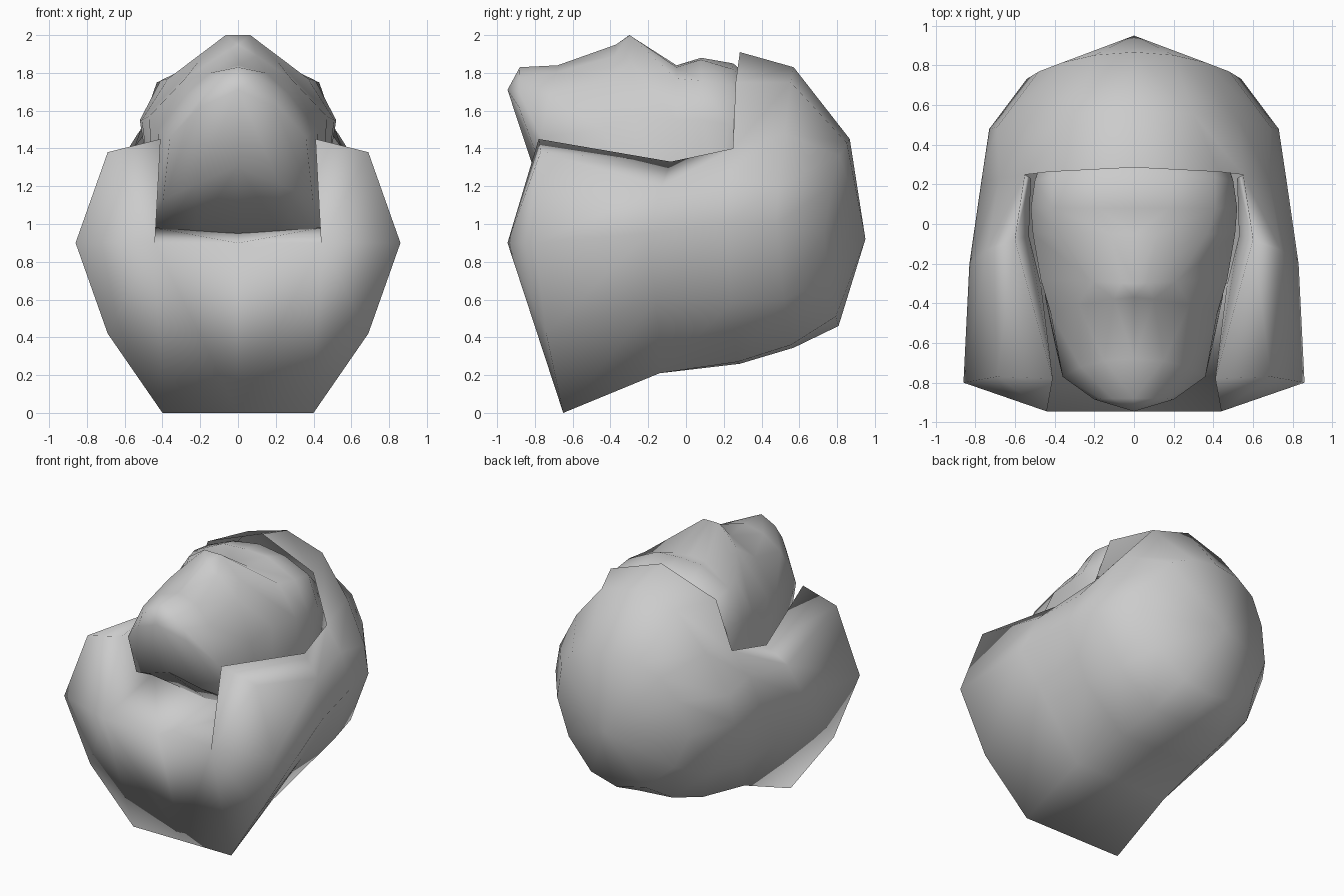
import bpy
import bmesh
from mathutils import Vector

default_cube = bpy.data.objects.get("Cube")
if default_cube:
    bpy.data.objects.remove(default_cube, do_unlink=True)


def make_material(name, colour):
    material = bpy.data.materials.new(name)
    material.use_nodes = True
    material.diffuse_color = colour
    material.node_tree.nodes["Principled BSDF"].inputs["Base Color"].default_value = colour
    return material


grey = make_material("plain grey", (0.6, 0.6, 0.6, 1))


def loft(bm, rows):
    """Bridge neighbouring rows of points; a longer row keeps its extra points open."""
    grid = [[bm.verts.new(point) for point in row] for row in rows]
    for near, far in zip(grid, grid[1:]):
        for i in range(min(len(near), len(far)) - 1):
            bm.faces.new((near[i], near[i + 1], far[i + 1], far[i]))
    return grid


def finish(bm, name):
    """Weld, point the faces outwards, mirror across x and shade smooth."""
    bmesh.ops.remove_doubles(bm, verts=bm.verts[:], dist=0.001)
    bmesh.ops.recalc_face_normals(bm, faces=bm.faces[:])
    middle = Vector((0, 0, 1))
    outward = sum(f.normal.dot(f.calc_center_median() - middle) * f.calc_area() for f in bm.faces)
    if outward < 0:
        bmesh.ops.reverse_faces(bm, faces=bm.faces[:])
    mesh = bpy.data.meshes.new(name)
    bm.to_mesh(mesh)
    bm.free()
    mesh.materials.append(grey)
    mesh.polygons.foreach_set("use_smooth", [True] * len(mesh.polygons))
    part = bpy.data.objects.new(name, mesh)
    bpy.context.collection.objects.link(part)
    mirror = part.modifiers.new("mirror", "MIRROR")
    mirror.use_axis[0] = True
    mirror.use_clip = True
    mirror.merge_threshold = 0.002
    return part


# Hood: half sections from bottom centre, round the side, up to the rim or crown
def section(y, bend, outline, lean=0):
    return [(x, y - bend * x * x + lean * (z - 1), z) for x, z in outline]


neck_edge = [(0, -.65, 0), (.4, -.65, 0), (.69, -.74, .42),
             (.86, -.8, .9), (.69, -.77, 1.38), (.41, -.78, 1.45)]
cheek_section = [(0, -.14, .21), (.38, -.14, .21), (.63, -.16, .59),
                 (.83, -.2, .95), (.74, -.13, 1.2), (.6, -.08, 1.33)]
rim_section = section(.285, .12, [(0, .26), (.33, .27), (.62, .58), (.77, 1),
                                  (.68, 1.24), (.55, 1.4), (.43, 1.75), (0, 1.91)])
crown_section = section(.57, .17, [(0, .345), (.28, .36), (.56, .6), (.73, 1),
                                   (.69, 1.2), (.53, 1.48), (.3, 1.75), (0, 1.83)])
rear_section = section(.84, .36, [(0, .46), (.22, .51), (.43, .7), (.54, .95),
                                  (.48, 1.2), (.36, 1.36), (.2, 1.43), (0, 1.45)], .06)

bm = bmesh.new()
rings = loft(bm, [neck_edge, cheek_section, rim_section,
                  crown_section, rear_section])
# close the back onto one point
tip = bm.verts.new((0, .95, .92))
for a, b in zip(rings[-1], rings[-1][1:]):
    bm.faces.new((a, b, tip))
# front panel below the notch
notch_centre = bm.verts.new((0, -.945, .9))
notch_corner = bm.verts.new((.44, -.945, .9))
front = rings[0]
bm.faces.new((front[0], front[1], notch_corner, notch_centre))
for a, b in zip(front[1:], front[2:]):
    bm.faces.new((a, b, notch_corner))
# collar lining: floor under the chin and steep walls up to the rim
throat_centre = bm.verts.new((0, -.3, .955))
foot = [bm.verts.new(p) for p in [(.47, -.3, .985), (.53, -.06, 1), (.52, .23, 1.05)]]
bm.faces.new((notch_centre, notch_corner, foot[0], throat_centre))
rim = [ring[5] for ring in rings[:3]]
bm.faces.new((notch_corner, rim[0], foot[0]))
for i in range(2):
    bm.faces.new((rim[i], rim[i + 1], foot[i + 1], foot[i]))
finish(bm, "hood")


# Head lying face up: stations from chin to crown
# each: centre y, edge y, centre height, then (x, z) of inner, cheek and edge points
stations = [
    (-.945, -.945, 1.71, (0, 1.71), (0, 1.71), (0, 1.71)),
    (-.88, -.885, 1.83, (.11, 1.775), (.17, 1.7), (.2, 1.62)),
    (-.68, -.77, 1.84, (.15, 1.8), (.27, 1.69), (.36, 1.46)),
    (-.37, -.45, 1.95, (.1, 1.89), (.28, 1.77), (.42, 1.5)),
    (-.3, -.28, 2, (.065, 2), (.21, 1.86), (.47, 1.57)),
    (-.05, -.05, 1.84, (.12, 1.83), (.37, 1.77), (.51, 1.55)),
    (.08, .08, 1.88, (.18, 1.87), (.41, 1.76), (.52, 1.55)),
    (.25, .22, 1.85, (.21, 1.82), (.41, 1.74), (.5, 1.53)),
    (.55, .5, 1.6, (.15, 1.58), (.3, 1.5), (.4, 1.3)),
]


def head_row(centre_y, edge_y, height, *across):
    row = [(0, centre_y, height)]
    for step, (x, z) in enumerate(across, 1):
        blend = (step / len(across)) ** 2
        row.append((x, centre_y + (edge_y - centre_y) * blend, z))
    # the jaw draws back below the face to the throat
    edge_x = across[-1][0]
    jaw_x = min(edge_x * 1.1, .45)
    row.append((jaw_x, edge_y * (.86 - .15 * edge_x), 1.31 - .45 * jaw_x))
    row.append((jaw_x, edge_y * .4, .95 + .06 * edge_x))
    row.append((0, edge_y * .4, .95))
    return row


bm = bmesh.new()
rows = loft(bm, [head_row(*station) for station in stations])
bm.faces.new(rows[-1])
finish(bm, "head")
